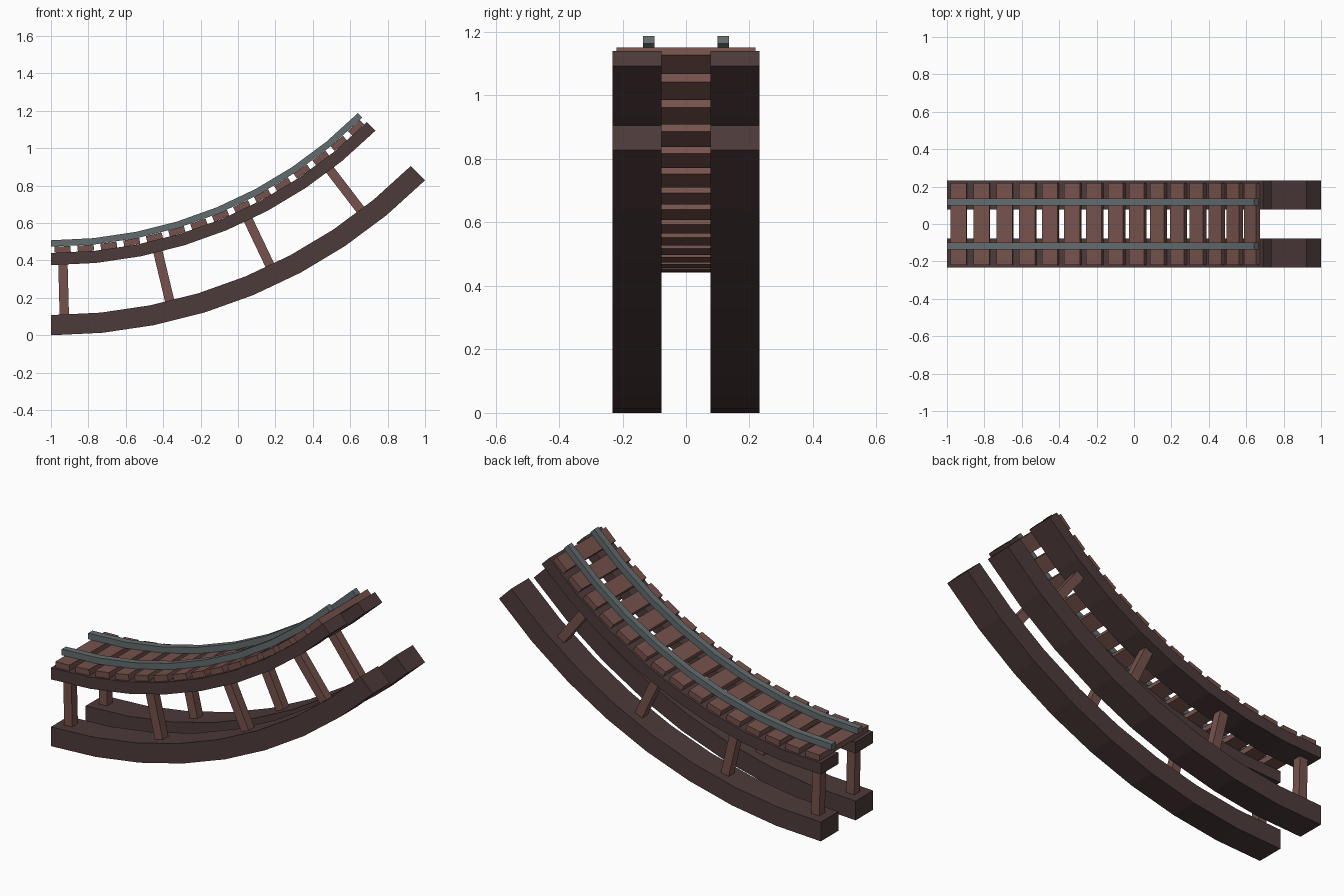
import bpy, bmesh
from math import sin, cos, radians
from mathutils import Matrix

if "Cube" in bpy.data.objects:
    bpy.data.objects.remove(bpy.data.objects["Cube"])

R = 2.828                 # outer radius; arc centre sits at (-1, R)
SWEEP, SEGMENTS = 45, 8


def material(name, rgb):
    m = bpy.data.materials.new(name)
    m.diffuse_color = (*rgb, 1)
    m.use_nodes = True
    m.node_tree.nodes["Principled BSDF"].inputs["Base Color"].default_value = m.diffuse_color
    return m


beam_mat = material("dark_wood", (0.075, 0.043, 0.043))
wood_mat = material("wood", (0.18, 0.085, 0.072))
rail_mat = material("steel", (0.125, 0.15, 0.158))


def finish(name, bm, mat):
    bmesh.ops.recalc_face_normals(bm, faces=bm.faces)
    mesh = bpy.data.meshes.new(name)
    bm.to_mesh(mesh)
    bm.free()
    mesh.materials.append(mat)
    ob = bpy.data.objects.new(name, mesh)
    bpy.context.collection.objects.link(ob)


def polar(r, deg):
    a = radians(deg)
    return -1 + r * sin(a), R - r * cos(a)


def arc_bar(name, r_out, r_in, y0, y1, mat):
    """Rectangular section swept along the arc."""
    bm = bmesh.new()
    rings = []
    for i in range(SEGMENTS + 1):
        ring = []
        for r, y in ((r_out, y0), (r_out, y1), (r_in, y1), (r_in, y0)):
            x, z = polar(r, SWEEP * i / SEGMENTS)
            ring.append(bm.verts.new((x, y, z)))
        rings.append(ring)
    for a, b in zip(rings, rings[1:]):
        for k in range(4):
            n = (k + 1) % 4
            bm.faces.new((a[k], a[n], b[n], b[k]))
    bm.faces.new(rings[0])
    bm.faces.new(rings[-1])
    finish(name, bm, mat)


def radial_box(name, deg, r_out, r_in, length, y, width, mat):
    """Box aligned to the arc radius at the given angle."""
    x, z = polar((r_out + r_in) / 2, deg)
    bm = bmesh.new()
    bmesh.ops.create_cube(bm, size=1, matrix=Matrix.Translation((x, y, z))
                          @ Matrix.Rotation(-radians(deg), 4, 'Y')
                          @ Matrix.Diagonal((length, width, r_out - r_in, 1)))
    finish(name, bm, mat)


for side, s in (("front", -1), ("back", 1)):
    # Lower and upper beams, and the rail
    arc_bar(f"{side}_lower_beam", R, 2.72, s * 0.077, s * 0.232, beam_mat)
    arc_bar(f"{side}_upper_beam", 2.453, 2.388, s * 0.077, s * 0.232, beam_mat)
    arc_bar(f"{side}_rail", 2.354, 2.32, s * 0.099, s * 0.136, rail_mat)
    # Posts between the beams
    for i in range(4):
        radial_box(f"{side}_post_{i + 1}", 1.5 + 12 * i, 2.73, 2.44,
                   0.05, s * 0.1545, 0.05, wood_mat)

# Sleepers
for i in range(15):
    radial_box(f"sleeper_{i + 1}", 1.5 + 3 * i, 2.386, 2.353,
               0.087, 0, 0.437, wood_mat)
